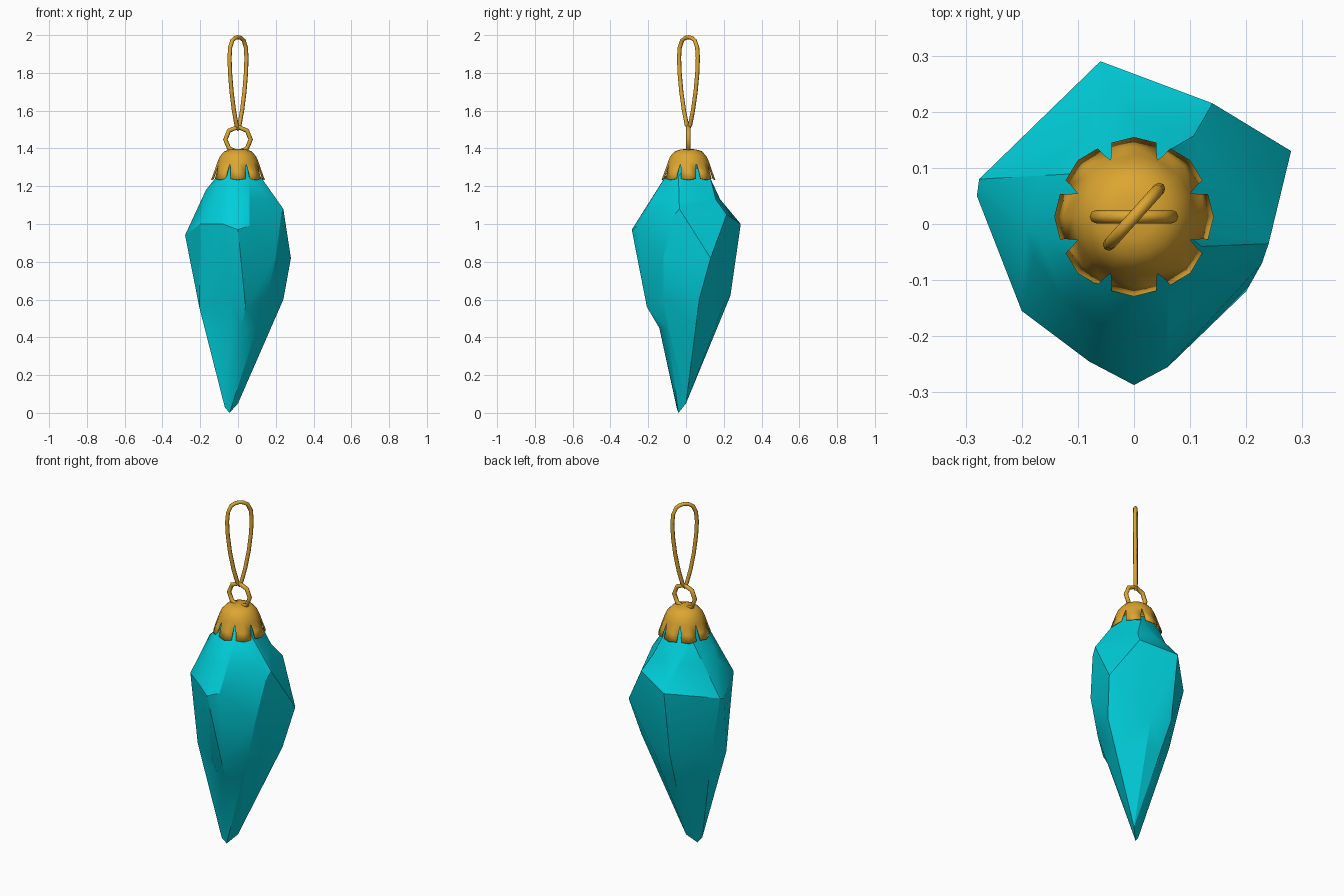
import bpy, bmesh
from math import sin, cos, pi, radians
from mathutils import Vector

if "Cube" in bpy.data.objects:
    bpy.data.objects.remove(bpy.data.objects["Cube"])


def material(name, col):
    m = bpy.data.materials.new(name)
    m.diffuse_color = col
    m.use_nodes = True
    m.node_tree.nodes["Principled BSDF"].inputs["Base Color"].default_value = m.diffuse_color
    return m


GEM = material("teal", (0.0, 0.62, 0.70, 1))
GOLD = material("gold", (0.72, 0.38, 0.03, 1))
CY = 0.013  # y of the cap axis


def finish(ob, mat, angle):
    ob.data.materials.append(mat)
    bpy.ops.object.select_all(action='DESELECT')
    ob.select_set(True)
    bpy.context.view_layer.objects.active = ob
    bpy.ops.object.shade_smooth_by_angle(angle=radians(angle))


def add_mesh(name, bm):
    me = bpy.data.meshes.new(name)
    bm.to_mesh(me)
    bm.free()
    ob = bpy.data.objects.new(name, me)
    bpy.context.collection.objects.link(ob)
    return ob


# Crystal: hull around its main corners
corners = [
    (-.045, -.04, 0), (-.07, -.05, .03), (0, 0, .05),
    (-.03, -.205, .57), (.04, -.207, .56), (.15, -.12, .60), (.24, .07, .60),
    (.06, .21, .60), (-.06, .235, .62), (-.205, -.08, .56), (-.20, .05, .58),
    (-.28, .05, .94), (-.276, .08, .95), (-.06, .29, 1.0), (.28, .13, .82),
    (.14, .215, 1.05), (.20, -.12, .82), (.24, -.035, 1.08), (.228, -.07, 1.04),
    (.06, -.255, .99), (0, -.287, .97), (-.08, -.245, 1.0), (-.20, -.155, 1.0),
    (-.17, -.02, 1.18), (.12, -.04, 1.25), (.06, -.115, 1.24), (-.06, -.11, 1.25),
    (-.10, .09, 1.25), (.06, .13, 1.24),
    (.06, .01, 1.33), (-.05, .06, 1.33), (-.03, -.04, 1.33)]
bm = bmesh.new()
for c in corners:
    bm.verts.new(c)
bmesh.ops.convex_hull(bm, input=bm.verts[:])
bmesh.ops.delete(bm, geom=[v for v in bm.verts if not v.link_faces], context='VERTS')
# chipped ledge low on the front, shallow dent high on the back
for z in (.45, 1.13):
    bmesh.ops.bisect_plane(bm, geom=bm.verts[:] + bm.edges[:] + bm.faces[:],
                           plane_co=(0, 0, z), plane_no=(0, 0, 1))
for v in bm.verts:
    if abs(v.co.z - .45) < .004 and v.co.y < -.12:
        v.co.y += .033
    if abs(v.co.z - 1.13) < .004 and v.co.y > .13:
        v.co.y -= .022
bmesh.ops.remove_doubles(bm, verts=bm.verts[:], dist=.01)
bmesh.ops.triangulate(bm, faces=bm.faces[:])
bmesh.ops.recalc_face_normals(bm, faces=bm.faces[:])
gem = add_mesh("crystal", bm)
finish(gem, GEM, 22)

# Cap: dome with eight flared tabs
bm = bmesh.new()


def cap_vert(r, z, deg):
    a = radians(deg)
    return bm.verts.new((r * cos(a), CY + r * sin(a), z))


top = bm.verts.new((0, CY, 1.398))
rings = [[cap_vert(r, z, i * 22.5) for i in range(16)]
         for r, z in ((.04, 1.395), (.07, 1.386), (.095, 1.360), (.109, 1.328))]
for i in range(16):
    j = (i + 1) % 16
    bm.faces.new((top, rings[0][i], rings[0][j]))
    for a, b in zip(rings, rings[1:]):
        bm.faces.new((a[i], b[i], b[j], a[j]))
root = rings[-1]
for k in range(8):
    i, a = 2 * k, 45 * k
    mids = [cap_vert(.126, 1.278, a + d) for d in (-18.5, 0, 18.5)]
    rim = [cap_vert(r, z, a + d)
           for d, r, z in ((-17, .138, 1.24), (0, .142, 1.234), (17, .138, 1.24))]
    up = [root[i - 1], root[i], root[(i + 1) % 16]]
    for p, q in ((up, mids), (mids, rim)):
        for n in (0, 1):
            bm.faces.new((p[n], q[n], q[n + 1], p[n + 1]))
cap = add_mesh("cap", bm)
sol = cap.modifiers.new("thickness", 'SOLIDIFY')
sol.thickness = .005
sol.offset = -1
finish(cap, GOLD, 40)

# Ring on top of the cap
bpy.ops.mesh.primitive_torus_add(major_segments=8, minor_segments=8, major_radius=.067,
                                 minor_radius=.012, location=(0, CY, 1.447),
                                 rotation=(pi / 2, 0, 0))
ring = bpy.context.object
ring.name = "cap_ring"
finish(ring, GOLD, 50)

# Hanging loop: teardrop path swept with a round section
half = [(.012, 1.525), (.032, 1.60), (.051, 1.70), (.063, 1.80), (.067, 1.88),
        (.062, 1.935), (.045, 1.972), (.023, 1.985)]
path = [(0, 1.503)] + half + [(0, 1.989)] + [(-u, z) for u, z in reversed(half)]
bm = bmesh.new()
turn = Vector((cos(radians(48)), sin(radians(48)), 0))
side = turn.cross(Vector((0, 0, 1)))
pts = [turn * u + Vector((0, CY, z)) for u, z in path]
n = len(pts)
loops = []
for i, p in enumerate(pts):
    tangent = (pts[(i + 1) % n] - pts[i - 1]).normalized()
    out = tangent.cross(side)
    loops.append([bm.verts.new(p + .011 * (out * cos(k * pi / 4) + side * sin(k * pi / 4)))
                  for k in range(8)])
for i in range(n):
    a, b = loops[i], loops[(i + 1) % n]
    for k in range(8):
        m = (k + 1) % 8
        bm.faces.new((a[k], b[k], b[m], a[m]))
bmesh.ops.recalc_face_normals(bm, faces=bm.faces[:])
loop = add_mesh("hanging_loop", bm)
finish(loop, GOLD, 60)
